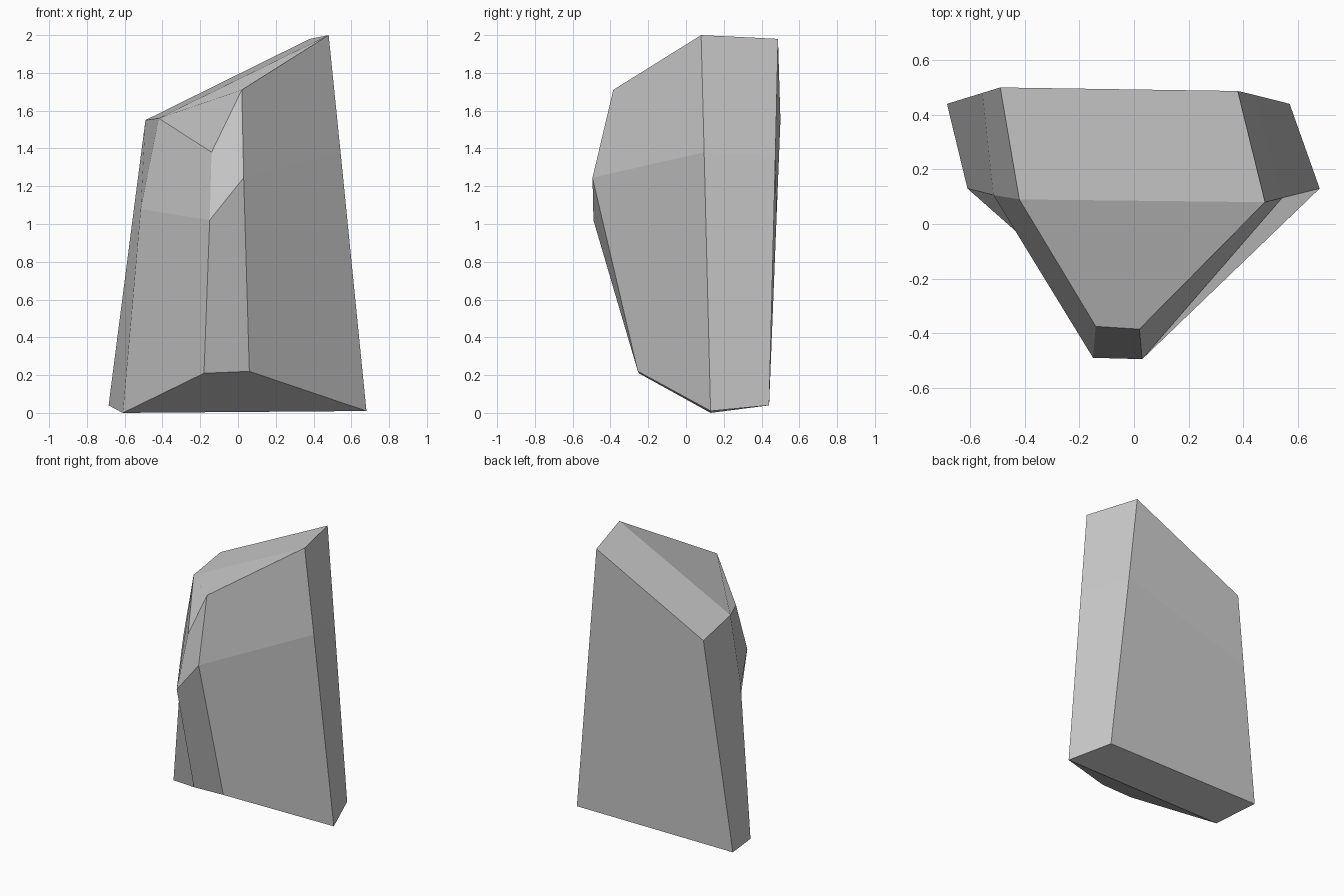
import bpy, bmesh

if "Cube" in bpy.data.objects:
    bpy.data.objects.remove(bpy.data.objects["Cube"])

# Six-sided rock: bottom, middle and top cross-sections,
# each running back-left, back-right, right, front-right, front-left, left
sections = [
    [(-.685, .44, .04), (.57, .44, .04), (.68, .13, .01),
     (.06, -.255, .22), (-.18, -.25, .21), (-.61, .13, 0)],
    [(-.555, .48, 1.05), (.44, .473, 1.36), (.543, .096, 1.38),
     (.03, -.495, 1.245), (-.15, -.49, 1.02), (-.515, .106, 1.08)],
    [(-.49, .50, 1.55), (.38, .487, 1.98), (.48, .08, 2.0),
     (.02, -.385, 1.71), (-.14, -.375, 1.38), (-.42, .09, 1.56)],
]

bm = bmesh.new()
rings = [[bm.verts.new(p) for p in s] for s in sections]

# Side facets between neighbouring sections
for lo, hi in zip(rings, rings[1:]):
    for i in range(6):
        j = (i + 1) % 6
        bm.faces.new((lo[i], lo[j], hi[j], hi[i]))

# Bottom and top: a back facet and a chipped front facet each
for r in (rings[0], rings[-1]):
    bm.faces.new((r[0], r[1], r[2], r[5]))
    bm.faces.new((r[5], r[2], r[3], r[4]) if r is rings[0] else (r[3], r[4], r[5], r[2]))

bmesh.ops.recalc_face_normals(bm, faces=bm.faces)
mesh = bpy.data.meshes.new("rock")
bm.to_mesh(mesh)
bm.free()
rock = bpy.data.objects.new("rock", mesh)
bpy.context.collection.objects.link(rock)
